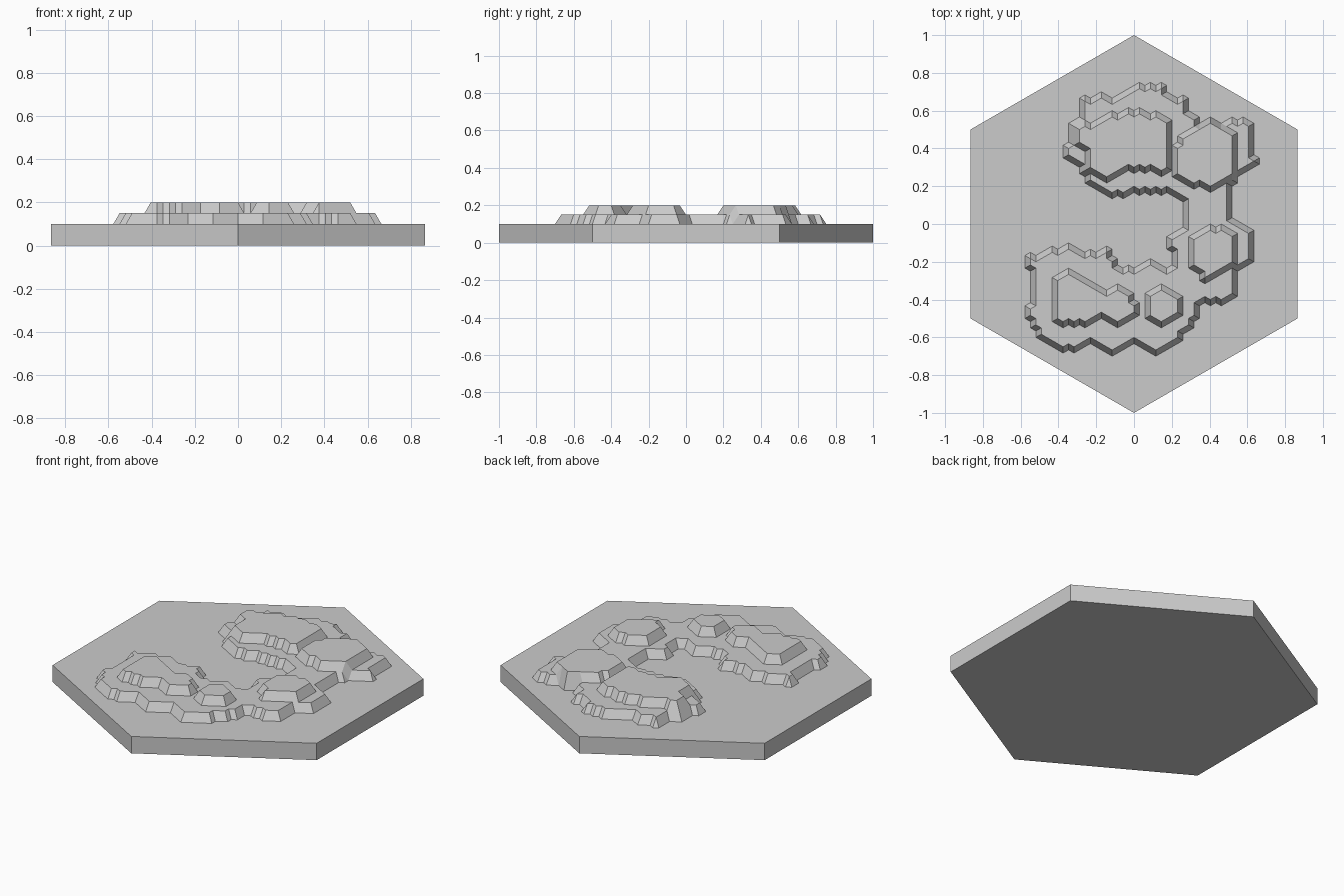
import bpy, bmesh
from math import sqrt

if "Cube" in bpy.data.objects:
    bpy.data.objects.remove(bpy.data.objects["Cube"])

N = 30                      # lattice steps per hexagon side
S = 1 / N
DX = S * sqrt(3) / 2
DIRS = ((1, 0), (0, 1), (-1, 1), (-1, 0), (0, -1), (1, -1))

# Foot outlines of the terraces
low_terrace = [
    (-.375, .41), (-.345, .45), (-.345, .55), (-.29, .57), (-.29, .66), (-.2, .7),
    (-.12, .68), (0, .74), (.17, .74), (.18, .68), (.29, .68), (.29, .62), (.34, .58),
    (.34, .54), (.4, .57), (.46, .54), (.55, .57), (.635, .53), (.635, .39),
    (.665, .35), (.66, .31), (.55, .23), (.52, .15), (.52, .05), (.635, -.03),
    (.635, -.2), (.55, -.25), (.55, -.38), (.46, -.43), (.35, -.42), (.36, -.5),
    (.26, -.61), (.115, -.7), (0, -.63), (-.15, -.71), (-.2, -.64), (-.32, -.68),
    (-.47, -.66), (-.55, -.53), (-.61, -.47), (-.55, -.41), (-.55, -.26),
    (-.58, -.24), (-.575, -.15), (-.5, -.15), (-.37, -.1), (-.26, -.14),
    (-.12, -.12), (-.09, -.2), (-.04, -.23), (.1, -.19), (.2, -.22), (.17, -.08),
    (.26, 0), (.26, .1), (.2, .15), (.1, .15), (-.12, .14), (-.26, .22),
    (-.3, .29), (-.375, .34)]
high_terraces = [
    [(-.32, .4), (-.32, .54), (-.25, .54), (-.17, .58), (-.06, .61), (.16, .6),
     (.205, .56), (.205, .25), (.05, .27), (-.05, .27), (-.14, .22), (-.26, .28), (-.26, .38)],
    [(.2, .33), (.2, .43), (.3, .53), (.4, .57), (.55, .49), (.55, .25), (.4, .155), (.2, .25)],
    [(-.44, -.52), (-.44, -.28), (-.36, -.23), (-.14, -.33), (-.14, -.48), (-.21, -.55), (-.4, -.54)],
    [(-.18, -.5), (-.18, -.36), (-.09, -.32), (.005, -.36), (.03, -.47), (-.08, -.55)],
    [(.055, -.5), (.055, -.36), (.15, -.32), (.26, -.36), (.26, -.5), (.16, -.555)],
    [(.285, -.23), (.285, -.06), (.4, 0), (.47, -.01), (.55, -.05), (.55, -.24), (.37, -.32)]]


def inside(x, y, poly):
    hit = False
    for (ax, ay), (bx, by) in zip(poly, poly[1:] + poly[:1]):
        if (ay > y) != (by > y) and x < ax + (y - ay) * (bx - ax) / (by - ay):
            hit = not hit
    return hit


def point(q, r):
    return q * DX, (r + q / 2) * S


def raised(q, r, poly):
    # A lattice point is raised when it lies a little inside the foot outline
    return all(inside(*point(q + .65 * a, r + .65 * b), poly) for a, b in DIRS)


def height(q, r):
    if any(raised(q, r, p) for p in high_terraces):
        return .2
    return .15 if raised(q, r, low_terrace) else .1


bm = bmesh.new()
# Terraced top surface on a triangular lattice
grid = {(q, r): bm.verts.new((*point(q, r), height(q, r)))
        for q in range(-N, N + 1) for r in range(-N, N + 1) if abs(q + r) <= N}
for q, r in grid:
    for tri in (((q, r), (q + 1, r), (q, r + 1)), ((q, r), (q + 1, r - 1), (q + 1, r))):
        if all(k in grid for k in tri):
            bm.faces.new([grid[k] for k in tri])

# Tile sides and underside
rim = [e for e in bm.edges if e.is_boundary]
geom = bmesh.ops.extrude_edge_only(bm, edges=rim)["geom"]
for v in geom:
    if isinstance(v, bmesh.types.BMVert):
        v.co.z = 0
bmesh.ops.holes_fill(bm, edges=[e for e in bm.edges if e.is_boundary], sides=0)

# Merge coplanar triangles into clean flat facets
bmesh.ops.recalc_face_normals(bm, faces=bm.faces)
bmesh.ops.dissolve_limit(bm, angle_limit=.01, verts=bm.verts, edges=bm.edges)
bmesh.ops.triangulate(bm, faces=[f for f in bm.faces if len(f.verts) > 4])

mesh = bpy.data.meshes.new("hill_tile")
bm.to_mesh(mesh)
bm.free()
bpy.context.collection.objects.link(bpy.data.objects.new("hill_tile", mesh))
